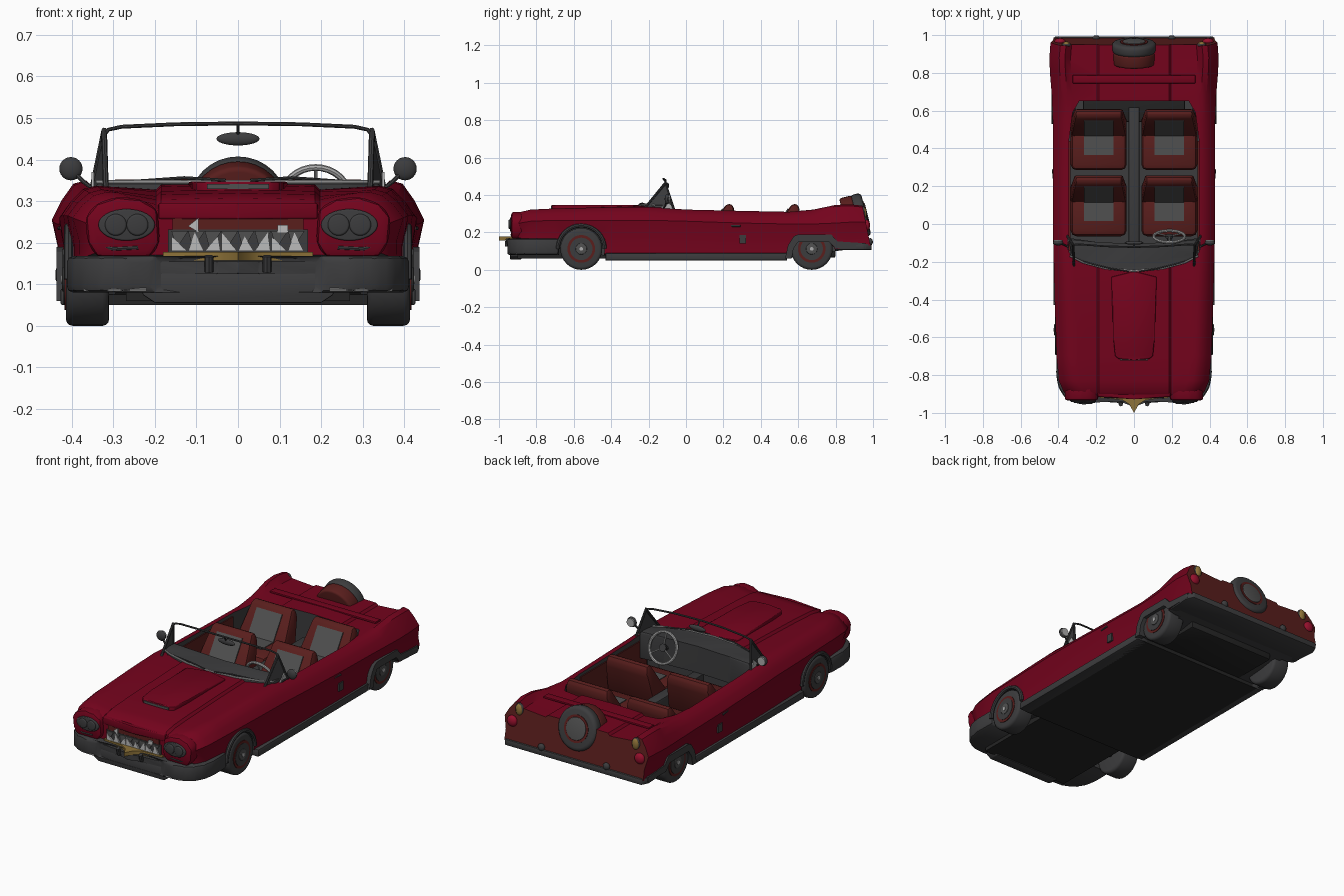
import bpy, bmesh, math
from mathutils import Matrix, Vector, Euler

if "Cube" in bpy.data.objects:
    bpy.data.objects.remove(bpy.data.objects["Cube"])


def material(name, *rgb):
    m = bpy.data.materials.new(name)
    m.use_nodes = True
    m.diffuse_color = (*rgb, 1)
    m.node_tree.nodes["Principled BSDF"].inputs["Base Color"].default_value = (*rgb, 1)
    return m


red = material("red paint", .175, .001, .012)
dark = material("dark grey trim", .045, .045, .047)
leather = material("brown red leather", .1, .013, .012)
cloth = material("grey cloth", .08, .08, .08)
black = material("black underside", .018, .018, .018)
chrome = material("pale grey metal", .42, .42, .42)
gold = material("gold trim", .27, .17, .04)
ivory = material("pale teeth", .5, .5, .5)
lamp_red = material("lamp red", .3, .005, .025)


def smooth(obj):
    bpy.ops.object.select_all(action='DESELECT')
    obj.select_set(True)
    bpy.context.view_layer.objects.active = obj
    bpy.ops.object.shade_smooth_by_angle(angle=math.radians(32))


def finish(name, bm, mats, bevel=0):
    if bevel:
        bmesh.ops.bevel(bm, geom=bm.edges[:], offset=bevel, segments=2,
                        affect='EDGES', profile=.5, clamp_overlap=True)
    bmesh.ops.recalc_face_normals(bm, faces=bm.faces[:])
    mesh = bpy.data.meshes.new(name)
    bm.to_mesh(mesh)
    bm.free()
    for m in mats:
        mesh.materials.append(m)
    obj = bpy.data.objects.new(name, mesh)
    bpy.context.collection.objects.link(obj)
    smooth(obj)
    return obj


def prism(name, pts, axis, lo, hi, mat, bevel=0):
    """Extrude a flat outline along one axis."""
    place = {'x': lambda a, b, t: (t, a, b), 'y': lambda a, b, t: (a, t, b),
             'z': lambda a, b, t: (a, b, t)}[axis]
    bm = bmesh.new()
    ends = [[bm.verts.new(place(a, b, t)) for a, b in pts] for t in (lo, hi)]
    for ring in ends:
        bm.faces.new(ring)
    for i in range(len(pts)):
        j = (i + 1) % len(pts)
        bm.faces.new((ends[0][i], ends[0][j], ends[1][j], ends[1][i]))
    return finish(name, bm, [mat], bevel)


def box(name, x0, x1, y0, y1, z0, z1, mat, bevel=0):
    return prism(name, [(x0, y0), (x1, y0), (x1, y1), (x0, y1)], 'z', z0, z1, mat, bevel)


def both(pts):
    return pts + [(-p[0], *p[1:]) for p in reversed(pts) if p[0] != 0]


def disc(name, loc, radius, depth, rot, mat, bevel=0, scale=(1, 1, 1)):
    bm = bmesh.new()
    bmesh.ops.create_cone(bm, cap_ends=True, segments=32, radius1=radius, radius2=radius,
                          depth=depth, matrix=Matrix.LocRotScale(Vector(loc), Euler(rot), Vector(scale)))
    if bevel:
        rims = [e for e in bm.edges if any(len(f.verts) > 4 for f in e.link_faces)]
        bmesh.ops.bevel(bm, geom=rims, offset=bevel, segments=3, affect='EDGES', profile=.5)
    return finish(name, bm, [mat])


def ball(name, loc, size, mat):
    bm = bmesh.new()
    bmesh.ops.create_uvsphere(bm, u_segments=20, v_segments=12, radius=1,
                              matrix=Matrix.LocRotScale(Vector(loc), None, Vector(size)))
    return finish(name, bm, [mat])


def tube(name, pts, radius, mat, closed=False):
    curve = bpy.data.curves.new(name, 'CURVE')
    curve.dimensions = '3D'
    curve.bevel_depth, curve.bevel_resolution, curve.use_fill_caps = radius, 2, True
    spline = curve.splines.new('POLY')
    spline.points.add(len(pts) - 1)
    for point, p in zip(spline.points, pts):
        point.co = (*p, 1)
    spline.use_cyclic_u = closed
    curve.materials.append(mat)
    obj = bpy.data.objects.new(name, curve)
    bpy.context.collection.objects.link(obj)
    bpy.ops.object.select_all(action='DESELECT')
    obj.select_set(True)
    bpy.context.view_layer.objects.active = obj
    bpy.ops.object.convert(target='MESH')
    smooth(bpy.context.object)


# Body shell: y, half width, bottom, crease, fender top, fender inner, centre height
stations = [
    (-.91, .345, .17, .24, .292, .292, .285), (-.89, .372, .16, .25, .308, .308, .302),
    (-.83, .398, .15, .26, .322, .32, .314), (-.7, .41, .12, .265, .328, .325, .322),
    (-.4, .42, .07, .265, .335, .332, .333), (-.2, .425, .07, .265, .337, .335, .338),
    (0, .43, .07, .26, .322, .322, .325), (.3, .43, .07, .25, .315, .315, .315),
    (.55, .43, .07, .245, .31, .31, .31), (.68, .435, .08, .245, .322, .315, .315),
    (.8, .445, .1, .25, .347, .315, .315), (.88, .448, .11, .255, .35, .315, .315),
    (.96, .442, .12, .255, .343, .315, .315)]
bm = bmesh.new()
rings = []
for y, w, low, crease, top, inner, mid in stations:
    half = [(0, low), (w - .06, low), (w - .015, low + .01), (w - .016, (low + crease) / 2), (w, crease),
            (w - .024, crease + .5 * (top - crease)), (w - .052, top - .008), (w - .082, top),
            (w - .112, inner), (.197, mid - .01), (.185, mid + .002), (0, mid + .006)]
    outline = half + [(-x, z) for x, z in half[-2:0:-1]]
    tail = y == stations[-1][0]
    rings.append([bm.verts.new((x, .988 - (z - .12) * .2 if tail else y, z)) for x, z in outline])
for a, b in zip(rings, rings[1:]):
    count = len(a)
    for i in range(count):
        j = (i + 1) % count
        bm.faces.new((a[i], a[j], b[j], b[i])).material_index = int(i < 2 or i > count - 3)
bm.faces.new(rings[0])
bm.faces.new(rings[-1]).material_index = 2
body = finish("body_shell", bm, [red, dark, leather])

# Cockpit and wheel openings
front_y, rear_y, axle_z = -.56, .672, .112
front_arch = [(front_y + .125 * math.cos(t * math.pi / 16), axle_z + .125 * math.sin(t * math.pi / 16))
              for t in range(32)]
rear_arch = [(.555, -.05), (.57, .115), (.6, .152), (.765, .152), (.795, .115), (.805, -.05)]
cutters = [prism("cockpit_cutter", both([(.3, -.19), (.343, -.15), (.343, .45), (.325, .59), (.29, .65)]),
                 'z', .09, .6, dark)]
for s in (-1, 1):
    for arch, inside in ((front_arch, .295), (rear_arch, .35)):
        cutters.append(prism("arch_cutter", arch, 'x', s * inside, s * .6, dark))
for cutter in cutters:
    cutter.hide_render = True
    cutter.data.materials.clear()
    for m in (red, dark, leather):
        cutter.data.materials.append(m)
    for f in cutter.data.polygons:
        f.material_index = 1
    mod = body.modifiers.new("cut", 'BOOLEAN')
    mod.operation, mod.solver, mod.object = 'DIFFERENCE', 'EXACT', cutter
    bpy.context.view_layer.objects.active = body
    bpy.ops.object.modifier_apply(modifier=mod.name)
    bpy.data.objects.remove(cutter)
smooth(body)

# Underside
box("floor_pan", -.39, .39, -.43, .54, .05, .075, black)
box("front_pan", -.27, .27, -.9, -.43, .06, .13, black)
box("fuel_tank", -.27, .27, .54, .8, .065, .13, black, .01)
for y in (front_y, rear_y):
    disc("axle", (0, y, axle_z), .02, .66, (0, math.pi / 2, 0), black)

# Wheels, arch trim, sills, mirrors and other paired side parts
for s in (-1, 1):
    flat, stand = (0, math.pi / 2, 0), (math.pi / 2, 0, 0)
    for y in (front_y, rear_y):
        disc("tyre", (s * .362, y, axle_z), .112, .104, flat, dark, .016)
        disc("wheel_band", (s * .413, y, axle_z), .074, .008, flat, leather)
        disc("wheel_rim", (s * .415, y, axle_z), .06, .009, flat, dark)
        disc("hubcap", (s * .418, y, axle_z), .03, .01, flat, cloth, .003)
        disc("hub_nut", (s * .421, y, axle_z), .01, .01, flat, chrome)
    tube("front_arch_trim", [(s * .408, y, z) for y, z in front_arch[:17]], .011, dark)
    prism("rear_arch_trim", [(.53, .06), (.545, .13), (.575, .178), (.6, .19), (.775, .19), (.81, .152),
                             (.96, .142), (.96, .115), (.8, .113), (.765, .15), (.6, .15), (.575, .115), (.565, .06)],
          'x', s * .4, s * .437, dark)
    box("side_sill", s * .36, s * .427, -.43, .54, .05, .09, dark, .005)
    box("door_panel", s * .337, s * .346, -.14, .44, .12, .295, leather)
    tube("mirror_arm", [(s * .35, -.12, .33), (s * .37, -.11, .345), (s * .4, -.1, .375)], .005, dark)
    ball("side_mirror", (s * .402, -.1, .378), (.028, .014, .028), dark)
    disc("mirror_glass", (s * .402, -.09, .378), .023, .009, stand, chrome)
    tube("door_handle", [(s * .425, .24, .235), (s * .43, .29, .235)], .005, dark)
    box("side_vent", s * .41, s * .424, .285, .32, .14, .185, dark)
    # Windscreen pillar with quarter panel
    corners = [(s * .318, -.22, .33), (s * .322, -.11, .47), (s * .352, -.065, .325)]
    tube("quarter_frame", corners, .007, dark)
    bm = bmesh.new()
    bm.faces.new([bm.verts.new(c) for c in corners])
    finish("quarter_panel", bm, [dark])
    prism("quarter_bracket", [(-.14, .325), (-.095, .37), (-.07, .325)], 'x', s * .347, s * .353, chrome)

    # Headlight pods, headlights and front lower slots
    prism("headlight_pod", [(s * x, z) for x, z in [(.188, .2), (.194, .282), (.235, .305), (.29, .311), (.34, .295),
                                                    (.368, .262), (.362, .2), (.34, .165), (.21, .165)]],
          'y', -.935, -.84, red, .016)
    disc("headlight_bezel", (s * .268, -.934, .243), .068, .016, stand, dark, .004, (1, .56, 1))
    for x in (.242, .294):
        disc("headlamp", (s * x, -.941, .243), .026, .014, stand, dark, .005)
    tube("lower_slot", [(s * .24, -.933, .188), (s * .3, -.933, .185), (s * .35, -.925, .196)], .005, dark)
    tube("bumper_guard", [(s * .07, -.945, .13), (s * .07, -.955, .168)], .011, dark)
    tube("bumper_line", [(s * .22, -.95, .087), (s * .3, -.945, .087), (s * .37, -.905, .087)], .004, chrome)

    # Tail lamps and rear guards
    ball("tail_lamp", (s * .392, .966, .238), (.03, .018, .03), lamp_red)
    ball("fin_lamp_bezel", (s * .358, .947, .302), (.026, .014, .037), dark)
    ball("fin_lamp", (s * .358, .953, .304), (.02, .013, .031), gold)
    ball("rear_guard", (s * .2, .985, .15), (.02, .014, .02), dark)
    tube("wiper", [(s * .03, -.25, .35), (s * .13, -.235, .356), (s * .27, -.2, .346)], .004, dark)

# Hood scoop, front lip and rear deck band
prism("hood_scoop", both([(0, -.25), (.12, -.28), (.11, -.6), (.1, -.7), (.08, -.715), (0, -.72)]),
      'z', .3, .347, red, .006)
box("scoop_mouth", -.075, .075, -.722, -.71, .329, .341, cloth)
prism("hood_lip", both([(.192, -.85), (.192, -.915), (0, -.928)]), 'z', .257, .296, red, .006)
box("deck_band", -.325, .325, .745, .788, .314, .325, red, .003)

# Front bumper, valance, grille and teeth
prism("front_bumper", both([(.36, -.68), (.41, -.68), (.412, -.8), (.4, -.865), (.37, -.915), (.33, -.942),
                            (.27, -.957), (.2, -.945), (.14, -.925)]), 'z', .08, .168, dark, .016)
prism("bumper_bar", both([(.2, -.9), (.2, -.94), (.05, -.945), (0, -.97)]), 'z', .125, .155, dark, .004)
prism("valance", both([(.2, .055), (.23, .075), (.23, .115), (.21, .128)]), 'y', -.94, -.88, dark, .004)
prism("gold_strip", both([(.18, -.89), (.18, -.92), (.06, -.932), (.025, -.955), (0, -1)]), 'z', .157, .178, gold)
box("grille", -.168, .168, -.917, -.9, .175, .232, dark)
box("grille_top", -.157, .157, -.916, -.9, .232, .258, leather)
for i in range(8):
    x = -.16 + i * .04
    prism("upper_tooth", [(x, .228), (x + .04, .228), (x + .012, .185)], 'y', -.922, -.915, cloth)
    prism("lower_tooth", [(x, .18), (x + .038, .18), (x + (i % 3) * .016, .215 + .01 * (i % 2))],
          'y', -.925, -.917, ivory)
prism("large_tooth", [(-.12, .24), (-.095, .26), (-.095, .225)], 'y', -.924, -.915, ivory)
box("broken_tooth", .095, .12, -.924, -.915, .225, .243, ivory)

# Rear bumper and spare wheel
prism("rear_bumper", both([(.43, .81), (.44, .95), (.42, .993)]), 'z', .105, .14, dark, .008)
lean = (math.radians(-76), 0, 0)
back = Euler(lean).to_matrix() @ Vector((0, 0, 1))
hub = Vector((0, .9, .282))
disc("spare_cover", hub - back * .02, .116, .07, lean, leather, .012)
disc("spare_tyre", hub + back * .035, .118, .06, lean, dark, .02)
disc("spare_band", hub + back * .064, .073, .008, lean, leather)
disc("spare_hub", hub + back * .066, .06, .012, lean, cloth, .004)

# Dashboard, windscreen frame and inner mirror
arc = [(.34, -.165), (.27, -.2), (.15, -.232), (0, -.245)]
prism("dashboard", both([(0, -.105), (.2, -.095), (.34, -.075)] + arc), 'z', .2, .347, dark, .008)
tube("screen_base", both([(x, y - .004, .346) for x, y in arc]), .005, chrome)
tube("screen_frame", both([(.318, -.22, .33), (.325, -.115, .455), (.312, -.108, .472), (.28, -.108, .479),
                           (.15, -.118, .485), (0, -.122, .487)]), .005, dark)
ball("inner_mirror", (0, -.1, .45), (.052, .01, .016), dark)
tube("inner_mirror_stem", [(0, -.12, .485), (0, -.1, .455)], .004, dark)

# Steering wheel
turn = (math.radians(-68), 0, 0)
centre = Vector((.187, -.066, .305))
spin = Euler(turn).to_matrix()
rim = [centre + spin @ Vector((math.cos(t * math.pi / 16), math.sin(t * math.pi / 16), 0)) * .082 for t in range(32)]
tube("steering_wheel", rim, .008, chrome, True)
tube("steering_column", [centre, centre - spin @ Vector((0, 0, .09))], .012, dark)
disc("steering_hub", centre, .02, .012, turn, dark)
for t in (3, 13, 24):
    tube("steering_spoke", [centre, rim[t]], .004, chrome)

# Four seats and centre console
box("console", -.03, .03, -.12, .62, .08, .2, dark, .008)
for x in (-.187, .187):
    for y in (0, .35):
        box("seat_cushion", x - .148, x + .148, y - .065, y + .17, .09, .2, leather, .03)
        box("cushion_panel", x - .078, x + .078, y + .015, y + .13, .196, .204, cloth)
        backrest = prism("seat_back", [(y + .1, .17), (y + .215, .352), (y + .25, .352), (y + .26, .31), (y + .21, .1)],
                         'x', x - .148, x + .148, leather, .022)
        for v in backrest.data.vertices:
            v.co.x = x + (v.co.x - x) * (1 - 1.3 * max(0, v.co.z - .22))
        prism("back_panel", [(y + .1065, .191), (y + .193, .328), (y + .2, .324), (y + .113, .187)],
              'x', x - .078, x + .078, cloth)
